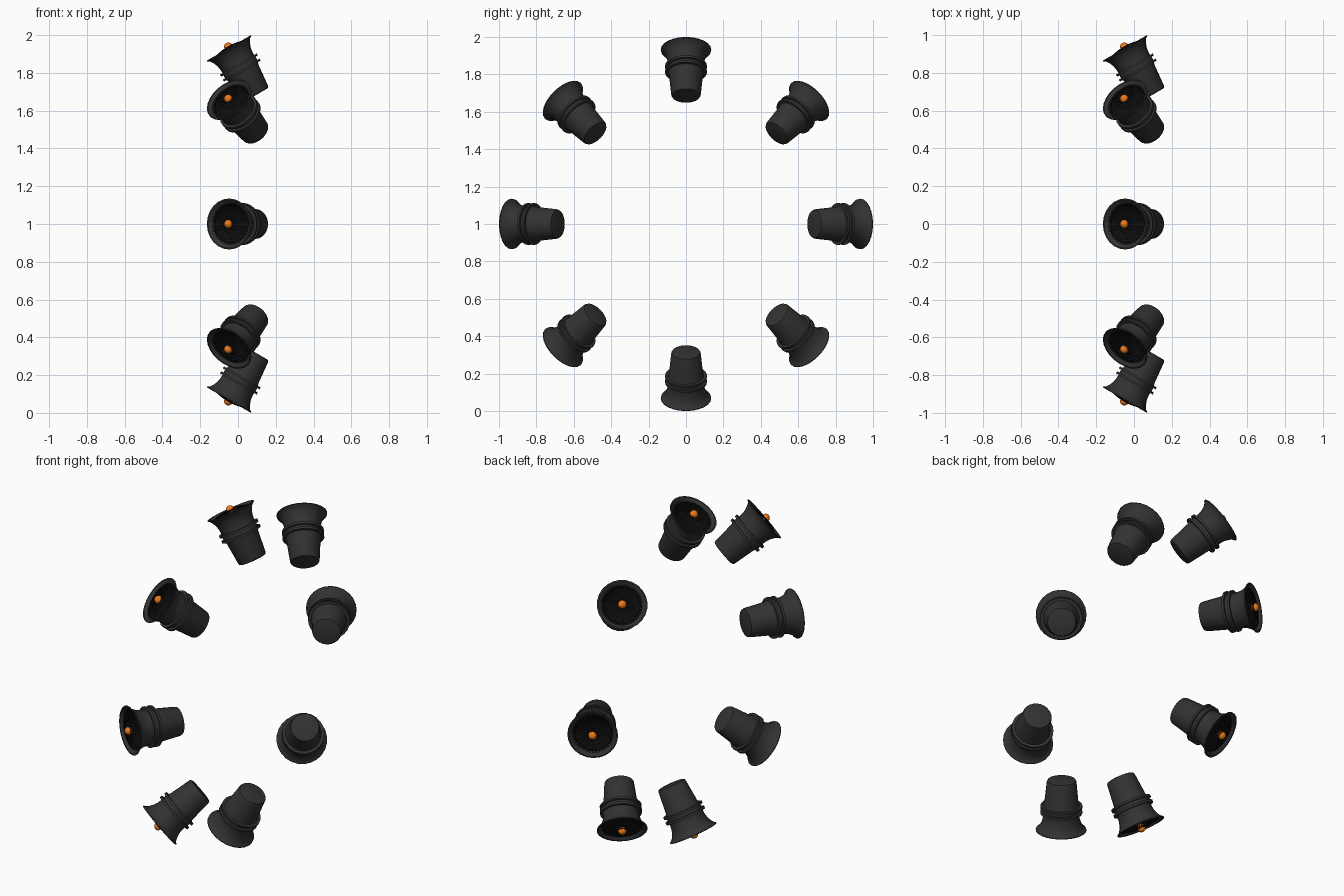
import bpy, bmesh
from math import pi, sin, cos, radians
from mathutils import Matrix

if "Cube" in bpy.data.objects:
    bpy.data.objects.remove(bpy.data.objects["Cube"])


def material(name, rgb):
    m = bpy.data.materials.new(name)
    m.diffuse_color = (*rgb, 1)
    m.use_nodes = True
    m.node_tree.nodes["Principled BSDF"].inputs["Base Color"].default_value = m.diffuse_color
    return m


dark = material("dark_shell", (0.032, 0.032, 0.032))
black = material("black_inside", (0.006, 0.006, 0.006))
orange = material("orange_tip", (0.85, 0.2, 0.01))


def lathe(name, profile, mat, sides=24):
    """Revolve (radius, height) points around local z."""
    bm = bmesh.new()
    rings = []
    for r, h in profile:
        n = 1 if r == 0 else sides
        rings.append([bm.verts.new((r * cos(2 * pi * i / sides), r * sin(2 * pi * i / sides), h))
                      for i in range(n)])
    for a, b in zip(rings, rings[1:]):
        for i in range(sides):
            j = (i + 1) % sides
            quad = [a[i % len(a)], a[j % len(a)], b[j % len(b)], b[i % len(b)]]
            bm.faces.new(list(dict.fromkeys(quad)))
    me = bpy.data.meshes.new(name)
    bm.to_mesh(me)
    bm.free()
    me.materials.append(mat)
    me.shade_smooth()
    me.set_sharp_from_angle(angle=radians(35))
    return me


# horn body: rounded rear can, two thin collars, flared mouth with lip
shell = lathe("horn_shell", [
    (0, -0.288), (0.066, -0.288), (0.075, -0.285), (0.079, -0.277),
    (0.091, -0.155), (0.096, -0.142),
    (0.112, -0.142), (0.112, -0.130), (0.098, -0.130),
    (0.098, -0.112), (0.112, -0.112), (0.112, -0.099), (0.096, -0.099),
    (0.097, -0.075), (0.102, -0.052), (0.111, -0.030), (0.123, -0.012),
    (0.135, -0.004), (0.135, 0.0), (0.128, 0.0), (0.114, -0.010), (0.107, -0.022)], dark)

# recessed cone behind the grille
cone = lathe("speaker_cone", [
    (0.107, -0.022), (0.095, -0.036), (0.065, -0.058), (0.03, -0.07), (0, -0.072)], black)

# shallow domed grille, turned into wires by a modifier
N = 7
grille = lathe("grille", [
    (0.018 + 0.092 * i / N, 0.008 - 0.022 * ((0.018 + 0.092 * i / N) / 0.11) ** 2)
    for i in range(N + 1)][::-1], black, 36)

# orange centre ball
ball = lathe("centre_ball", [
    (0 if i in (0, 10) else 0.023 * sin(pi * i / 10), 0.006 - 0.023 * cos(pi * i / 10))
    for i in range(11)], orange, 16)

# eight horns in an upright ring, each tilted 30 degrees toward -x
for k in range(8):
    place = (Matrix.Translation((0, 0, 1)) @ Matrix.Rotation(k * pi / 4, 4, 'X')
             @ Matrix.Translation((-0.048, 0, 0.9325)) @ Matrix.Rotation(radians(-30), 4, 'Y'))
    for me in (shell, cone, grille, ball):
        ob = bpy.data.objects.new(f"{me.name}_{k + 1}", me)
        bpy.context.collection.objects.link(ob)
        ob.matrix_world = place
        if me is grille:
            w = ob.modifiers.new("wires", 'WIREFRAME')
            w.thickness = 0.0028
            w.use_even_offset = False
